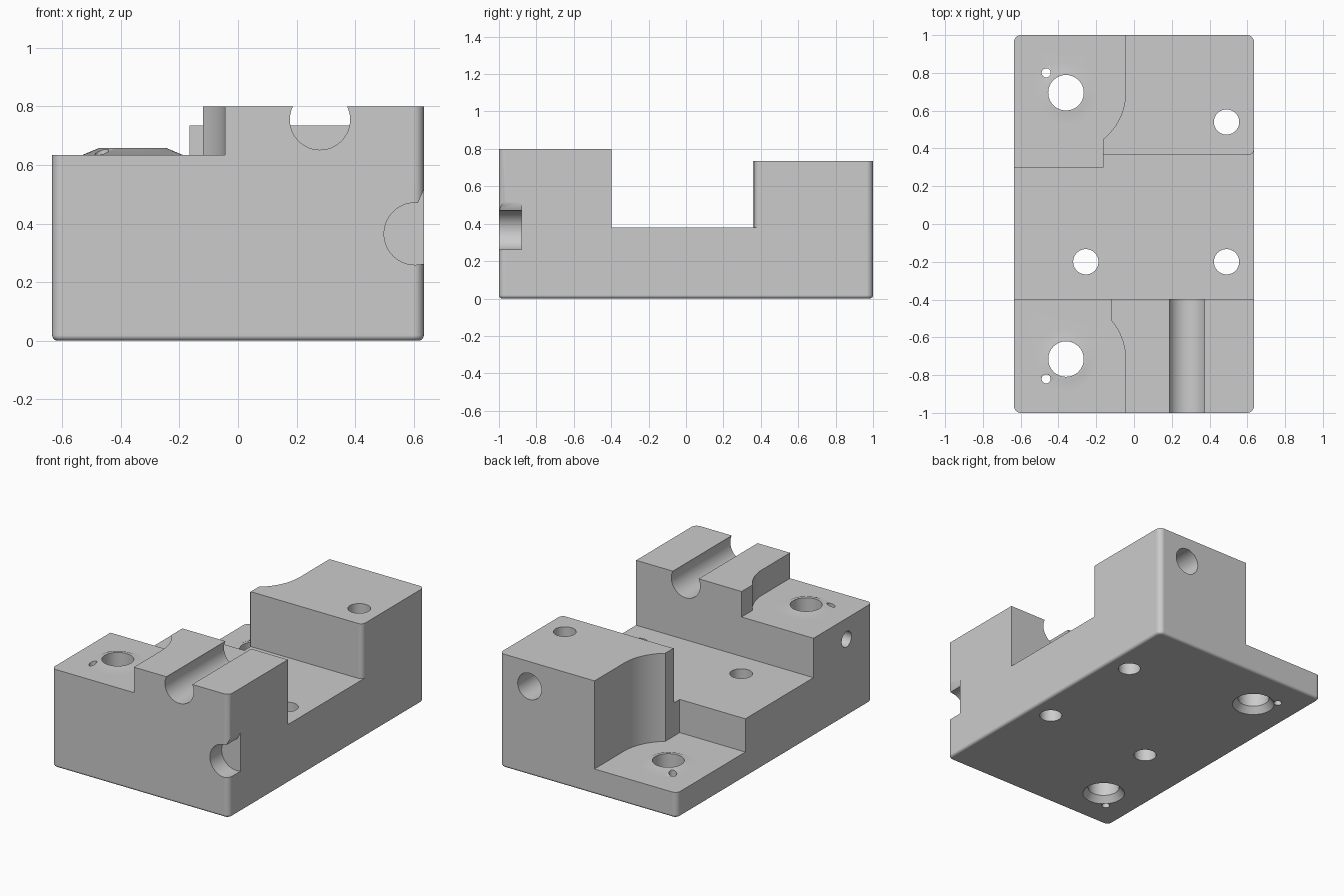
import bpy, bmesh, math
from mathutils import Matrix, Vector

old = bpy.data.objects.get("Cube")
if old:
    bpy.data.objects.remove(old, do_unlink=True)

HW = 0.635                        # half width
LEDGES = ((-0.715, -1, 0.635), (0.695, 1, 0.165))   # hole y, end sign, ledge height
HOLE_X = -0.36

steel = bpy.data.materials.new("light_grey")
steel.use_nodes = True
GREY = (0.6, 0.6, 0.6, 1)
steel.diffuse_color = GREY
steel.node_tree.nodes["Principled BSDF"].inputs["Base Color"].default_value = GREY


def to_object(bm, name):
    bmesh.ops.recalc_face_normals(bm, faces=bm.faces)
    mesh = bpy.data.meshes.new(name)
    bm.to_mesh(mesh)
    bm.free()
    mesh.materials.append(steel)
    obj = bpy.data.objects.new(name, mesh)
    bpy.context.collection.objects.link(obj)
    return obj


def prism(name, outline, low, high, along="Z"):
    """Extrude a flat outline (xy for Z, xz for Y) between two levels."""
    bm = bmesh.new()
    place = (lambda u, v: (u, v, low)) if along == "Z" else (lambda u, v: (u, low, v))
    face = bm.faces.new([bm.verts.new(place(u, v)) for u, v in outline])
    out = bmesh.ops.extrude_face_region(bm, geom=[face])
    verts = [g for g in out["geom"] if isinstance(g, bmesh.types.BMVert)]
    step = Vector((0, 0, high - low)) if along == "Z" else Vector((0, high - low, 0))
    bmesh.ops.translate(bm, verts=verts, vec=step)
    return to_object(bm, name)


def rod(name, start, end, r1, r2=None, sides=48):
    """Cylinder or cone between two points."""
    a, b = Vector(start), Vector(end)
    bm = bmesh.new()
    turn = (b - a).to_track_quat("Z", "Y").to_matrix().to_4x4()
    bmesh.ops.create_cone(bm, cap_ends=True, segments=sides, radius1=r1,
                          radius2=r1 if r2 is None else r2, depth=(b - a).length,
                          matrix=Matrix.Translation((a + b) / 2) @ turn)
    return to_object(bm, name)


def arc(cx, cy, r, start, end, n=16):
    return [(cx + r * math.cos(math.radians(start + (end - start) * i / n)),
             cy + r * math.sin(math.radians(start + (end - start) * i / n)))
            for i in range(n + 1)]


def rect(x0, x1, y0, y1):
    return [(x0, y0), (x1, y0), (x1, y1), (x0, y1)]


def combine(body, tool, operation="DIFFERENCE"):
    mod = body.modifiers.new("combine", "BOOLEAN")
    mod.operation, mod.solver, mod.object = operation, "EXACT", tool
    bpy.context.view_layer.objects.active = body
    bpy.ops.object.modifier_apply(modifier=mod.name)
    bpy.data.objects.remove(tool, do_unlink=True)


# Solid block with rounded upright corners and bottom edge
body = prism("fixture_block", rect(-HW, HW, -1, 1), 0, 0.8)
bm = bmesh.new()
bm.from_mesh(body.data)
uprights = [e for e in bm.edges if abs(e.verts[0].co.z - e.verts[1].co.z) > 0.1]
bmesh.ops.bevel(bm, geom=uprights, offset=0.035, segments=6, profile=0.5, affect="EDGES")
rim = [e for e in bm.edges if all(v.co.z < 0.001 for v in e.verts)]
bmesh.ops.bevel(bm, geom=rim, offset=0.018, segments=4, profile=0.5, affect="EDGES")
bm.to_mesh(body.data)
bm.free()

# Cross channel, with a rounded corner on the rear block
channel = [(-1, -0.397), (1, -0.397), (1, 0.4), (HW, 0.4)]
channel += arc(HW - 0.03, 0.395, 0.03, 0, -90, 6) + [(-0.165, 0.365), (-0.165, 0.357), (-1, 0.357)]
combine(body, prism("channel_cut", channel, 0.38, 1))

# Lower top of the rear block
combine(body, prism("rear_top_cut", rect(-1, 1, 0.3, 1.2), 0.735, 1))

# Ledges with a wall curving round each large hole
for hole_y, end, height in LEDGES:
    wall_x, inner = (-0.12, -0.35) if end < 0 else (-0.165, 0.3)
    reach = math.degrees(math.acos((wall_x - HOLE_X) / 0.315))
    outline = [(-1, end * 1.2), (HOLE_X + 0.315, end * 1.2)]
    outline += arc(HOLE_X, hole_y, 0.315, 0, -end * reach)
    outline += [(wall_x, inner), (-1, inner)]
    combine(body, prism("ledge_cut", outline, height, 1))

    # Raised boss, large hole, underside countersink and pin hole
    boss = rod("boss", (HOLE_X, hole_y, height - 0.0207),
               (HOLE_X, hole_y, height + 0.023), 0.2195, 0.115)
    combine(body, boss, "UNION")
    combine(body, rod("large_hole", (HOLE_X, hole_y, -0.1), (HOLE_X, hole_y, 1), 0.094))
    combine(body, rod("countersink", (HOLE_X, hole_y, -0.02),
                      (HOLE_X, hole_y, 0.04), 0.142, 0.094))
    pin = (-0.465, hole_y + end * 0.105)
    combine(body, rod("pin_hole", (*pin, -0.1), (*pin, 1), 0.024, sides=24))

# Bolt holes through the base
for x, y in ((0.49, 0.54), (0.49, -0.2), (-0.255, -0.2)):
    combine(body, rod("bolt_hole", (x, y, -0.1), (x, y, 1), 0.067))

# Round groove over the front block
combine(body, rod("groove", (0.28, -1.1, 0.755), (0.28, -0.3, 0.755), 0.103))

# Corner pocket on the front face
pocket = arc(0.605, 0.365, 0.106, 85, 285, 28) + [(0.7, 0.26), (0.7, 0.63), (HW, 0.515)]
combine(body, prism("pocket", pocket, -1.1, -0.88, "Y"))

# Blind hole in the back and cross hole in the right side
combine(body, rod("rear_hole", (0.42, 1.1, 0.575), (0.42, 0.75, 0.575), 0.085))
combine(body, rod("side_hole", (-0.8, -0.735, 0.5), (HOLE_X, -0.735, 0.5), 0.05, sides=32))

# Smooth rounds, crisp edges
bpy.ops.object.select_all(action="DESELECT")
body.select_set(True)
bpy.context.view_layer.objects.active = body
bpy.ops.object.shade_smooth_by_angle(angle=math.radians(30))
weighted = body.modifiers.new("even_shading", "WEIGHTED_NORMAL")
weighted.keep_sharp = True
